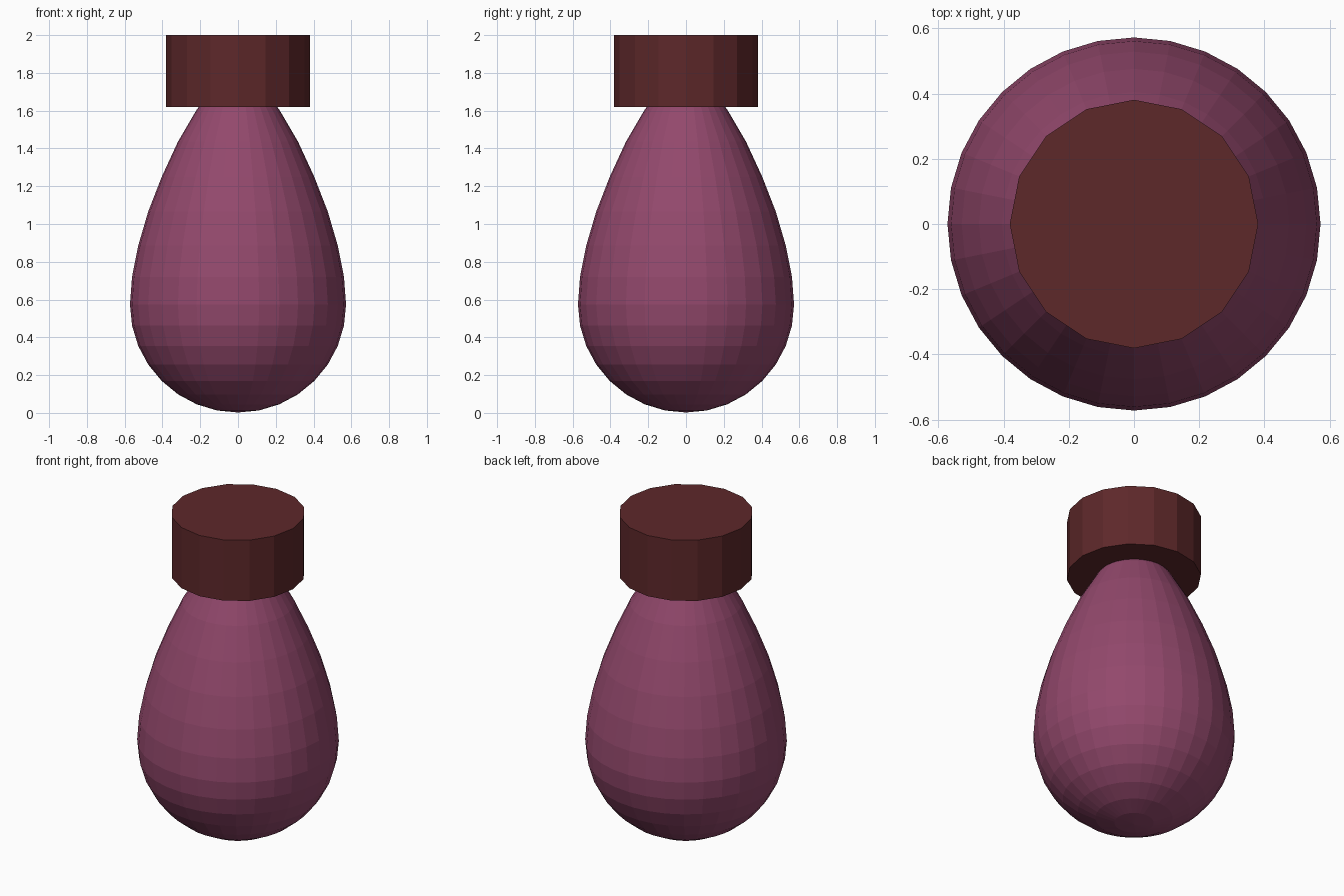
import bpy, bmesh, math

if "Cube" in bpy.data.objects:
    bpy.data.objects.remove(bpy.data.objects["Cube"])

def material(name, rgb):
    m = bpy.data.materials.new(name)
    m.diffuse_color = (*rgb, 1)
    m.use_nodes = True
    m.node_tree.nodes["Principled BSDF"].inputs["Base Color"].default_value = m.diffuse_color
    return m

def finish(name, bm, mat):
    bmesh.ops.recalc_face_normals(bm, faces=bm.faces)
    me = bpy.data.meshes.new(name)
    bm.to_mesh(me)
    bm.free()
    me.materials.append(mat)
    ob = bpy.data.objects.new(name, me)
    bpy.context.collection.objects.link(ob)

# Teardrop bulb: a sphere whose upper rings are drawn upwards into a neck
R, CENTRE = 0.572, 0.574
upper = [0.574, 0.72, 0.885, 1.065, 1.248, 1.436, 1.605, 1.74, 1.80]
bm = bmesh.new()
bmesh.ops.create_uvsphere(bm, u_segments=32, v_segments=16, radius=R)
for v in bm.verts:
    ring = round(math.asin(max(-1, min(1, v.co.z / R))) / (math.pi / 16))
    v.co.z = upper[ring] if ring > 0 else max(0, CENTRE + v.co.z)
finish("bulb", bm, material("plum", (0.29, 0.065, 0.15)))

# Sixteen-sided cap
bm = bmesh.new()
bmesh.ops.create_cone(bm, cap_ends=True, segments=16, radius1=0.381,
                      radius2=0.381, depth=0.38)
bmesh.ops.translate(bm, verts=bm.verts, vec=(0, 0, 1.81))
finish("cap", bm, material("dark_red", (0.11, 0.021, 0.023)))
